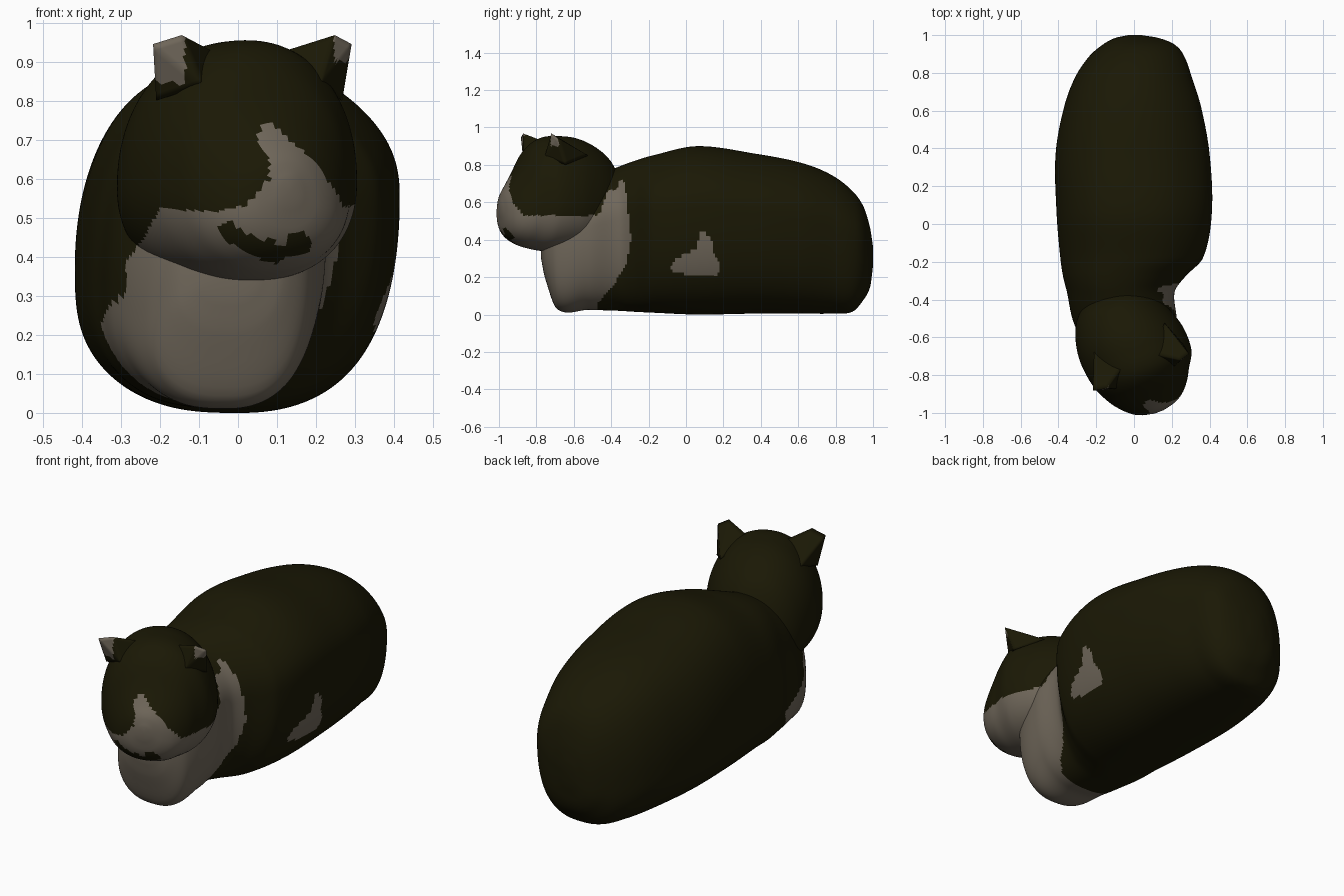
import bpy, bmesh, math
from mathutils import Vector

if "Cube" in bpy.data.objects:
    bpy.data.objects.remove(bpy.data.objects["Cube"])


def material(name, rgb):
    m = bpy.data.materials.new(name)
    m.diffuse_color = (*rgb, 1)
    m.use_nodes = True
    m.node_tree.nodes["Principled BSDF"].inputs["Base Color"].default_value = m.diffuse_color
    return m


DARK = material("dark olive fur", (0.0105, 0.0092, 0.0015))
LIGHT = material("pale fur", (0.16, 0.135, 0.102))


def smooth_rows(rows, step):
    """Hermite interpolation of rows along their first value."""
    def slope(i):
        a, b = rows[max(i - 1, 0)], rows[min(i + 1, len(rows) - 1)]
        return [(q - p) / (b[0] - a[0]) for p, q in zip(a, b)]
    out = []
    for i in range(len(rows) - 1):
        p, q, d = rows[i], rows[i + 1], rows[i + 1][0] - rows[i][0]
        m, n = slope(i), slope(i + 1)
        steps = max(4, math.ceil(d / step))
        for k in range(steps):
            t = k / steps
            h = (2*t**3 - 3*t*t + 1, t**3 - 2*t*t + t, 3*t*t - 2*t**3, t**3 - t*t)
            r = [h[0]*a + h[1]*d*b + h[2]*c + h[3]*d*e for a, b, c, e in zip(p, m, q, n)]
            r[0] = p[0] + t * d
            out.append(r)
    return out + [list(rows[-1])]


def inside(poly, u, v):
    hit = False
    for (a, b), (c, d) in zip(poly, poly[1:] + poly[:1]):
        if (b > v) != (d > v) and u < (c - a) * (v - b) / (d - b) + a:
            hit = not hit
    return hit


# Coat patches: outlines seen from the front (x, z) and from the side (y, z)
BIB = [(-0.37, 0), (-0.36, 0.2), (-0.33, 0.28), (-0.29, 0.3), (-0.285, 0.39), (-0.24, 0.45),
       (-0.2, 0.525), (-0.05, 0.515), (0, 0.53), (1, 0.53), (1, 0)]
BIB_SIDE = [(-1.1, -0.1), (-1.1, 0.54), (-0.46, 0.54), (-0.42, 0.66), (-0.37, 0.67), (-0.35, 0.73),
            (-0.325, 0.7), (-0.295, 0.4), (-0.325, 0.25), (-0.38, 0.17), (-0.48, 0.05), (-0.48, -0.1)]
BLAZE = [(-0.02, 0.5), (0.03, 0.54), (0.08, 0.6), (0.08, 0.65), (0.045, 0.7), (0.06, 0.735),
         (0.09, 0.74), (0.13, 0.7), (0.18, 0.66), (0.25, 0.57), (0.28, 0.5)]
MOUTH = [(-0.05, 0.48), (-0.02, 0.49), (0.02, 0.46), (0.12, 0.43), (0.13, 0.455), (0.17, 0.46),
         (0.19, 0.44), (0.18, 0.41), (0.12, 0.4), (0.1, 0.38), (0.04, 0.4), (-0.03, 0.44)]
FLANK = [(-0.085, 0.25), (-0.06, 0.3), (0.02, 0.335), (0.06, 0.36), (0.07, 0.43), (0.1, 0.44),
         (0.14, 0.39), (0.15, 0.33), (0.185, 0.25), (0.17, 0.215), (0.03, 0.21), (-0.06, 0.225)]


def is_light(f):
    x, y, z = f.calc_center_median()
    if y < -0.8 and inside(MOUTH, x, z):
        return False
    if y < -0.75 and inside(BLAZE, x, z):
        return True
    if x > 0.2 and inside(FLANK, y, z):
        return True
    if not inside(BIB_SIDE, y, z):
        return False
    return inside(BIB, x, z) or (x > 0.1 and y > -0.47)


def finish(name, bm, rule):
    bmesh.ops.recalc_face_normals(bm, faces=bm.faces)
    for f in bm.faces:
        f.smooth = True
        f.material_index = int(rule(f))
    me = bpy.data.meshes.new(name)
    bm.to_mesh(me)
    bm.free()
    me.materials.append(DARK)
    me.materials.append(LIGHT)
    ob = bpy.data.objects.new(name, me)
    bpy.context.collection.objects.link(ob)
    return ob


def loft(name, rows, place, top_n, low_n, mid, tilt, sides=160):
    """Rows are (position, left, right, bottom, top) of rounded sections;
    mid is the relative height of the widest point, tilt raises it on the right."""
    bm, rings = bmesh.new(), []
    for s, left, right, z0, z1 in smooth_rows(rows, 0.012):
        ring = []
        for k in range(sides):
            a = 2 * math.pi * k / sides
            c, d = math.cos(a), math.sin(a)
            e = 2 / (top_n if d > 0 else low_n[c > 0])
            w = math.copysign(abs(c) ** e, c)
            h = math.copysign(abs(d) ** e, d)
            u = (left + right) / 2 + (right - left) / 2 * w
            z = z0 + (z1 - z0) * (mid + h * (1 - mid if d > 0 else mid) + tilt * c ** 3 * (1 - abs(h)))
            ring.append(bm.verts.new(place(u, s, z)))
        rings.append(ring)
    for a, b in zip(rings, rings[1:]):
        for k in range(sides):
            j = (k + 1) % sides
            bm.faces.new((a[k], a[j], b[j], b[k]))
    for ring in (rings[0], rings[-1]):
        hub = bm.verts.new(sum((v.co for v in ring), Vector()) / sides)
        for k in range(sides):
            bm.faces.new((ring[k], ring[(k + 1) % sides], hub))
    return finish(name, bm, is_light)


# Lying body with chest
body = [(-0.775, -0.09, 0.05, 0.3, 0.42), (-0.755, -0.16, 0.12, 0.2, 0.49),
        (-0.69, -0.235, 0.185, 0.03, 0.58), (-0.52, -0.32, 0.225, 0.025, 0.72),
        (-0.36, -0.355, 0.215, 0.02, 0.79), (-0.28, -0.375, 0.27, 0.015, 0.82),
        (-0.18, -0.39, 0.365, 0.01, 0.85), (0.06, -0.41, 0.412, 0, 0.9),
        (0.37, -0.415, 0.4, 0.005, 0.86), (0.62, -0.37, 0.355, 0.005, 0.81),
        (0.78, -0.31, 0.305, 0.005, 0.745), (0.89, -0.235, 0.265, 0.015, 0.66),
        (0.95, -0.165, 0.215, 0.08, 0.575), (0.985, -0.1, 0.13, 0.15, 0.46), (1.0, -0.03, 0.04, 0.26, 0.36)]
loft("body", body, lambda u, s, z: Vector((u, s, z)), 2.2, (2.8, 2.3), 0.52, 0.1)

# Head, turned towards +x
YAW = math.radians(21)


def head_place(u, f, z):
    return Vector((u * math.cos(YAW) + f * math.sin(YAW),
                   -0.66 + u * math.sin(YAW) - f * math.cos(YAW), z))


head = [(-0.34, -0.05, 0.05, 0.5, 0.6), (-0.32, -0.14, 0.1, 0.42, 0.71), (-0.27, -0.21, 0.16, 0.37, 0.82),
        (-0.2, -0.255, 0.215, 0.35, 0.885), (-0.1, -0.285, 0.26, 0.34, 0.935), (0, -0.29, 0.285, 0.335, 0.953),
        (0.12, -0.27, 0.28, 0.34, 0.945), (0.2, -0.235, 0.235, 0.355, 0.885),
        (0.26, -0.195, 0.2, 0.375, 0.78), (0.315, -0.14, 0.15, 0.41, 0.695),
        (0.345, -0.085, 0.095, 0.46, 0.65), (0.36, -0.02, 0.03, 0.54, 0.6)]
loft("head", head, head_place, 2.1, (2.2, 2.2), 0.42, 0)

# Ears: small blunt pyramids with a pale front
FORWARD = head_place(0, 1, 0) - head_place(0, 0, 0)
for side, name in ((-1, "left_ear"), (1, "right_ear")):
    bm = bmesh.new()
    tips = [(0.283 if side < 0 else 0.262, 0.13, 0.945), (0.21, 0.145, 0.968)]
    base = [(0.08, 0.06, 0.92), (0.16, 0.165, 0.84), (0.255, 0.08, 0.8), (0.2, -0.07, 0.85)]
    t0, t1 = [bm.verts.new(head_place(side * u, f, z)) for u, f, z in tips]
    b = [bm.verts.new(head_place(side * u, f, z)) for u, f, z in base]
    for vs in ((t1, t0, b[1]), (t0, b[2], b[1]), (t1, b[1], b[0]), (t0, b[3], b[2]),
               (t0, t1, b[3]), (t1, b[0], b[3]), tuple(b)):
        bm.faces.new(vs)
    bmesh.ops.triangulate(bm, faces=bm.faces)
    bmesh.ops.subdivide_edges(bm, edges=bm.edges, cuts=7, use_grid_fill=True)

    def pale(f):
        c = f.calc_center_median()
        edge = c.z > 0.845 and c.x < -0.135 if side < 0 else c.z > 0.9 and c.x > 0.245
        return edge and f.normal.dot(FORWARD) > 0.15
    finish(name, bm, pale)
